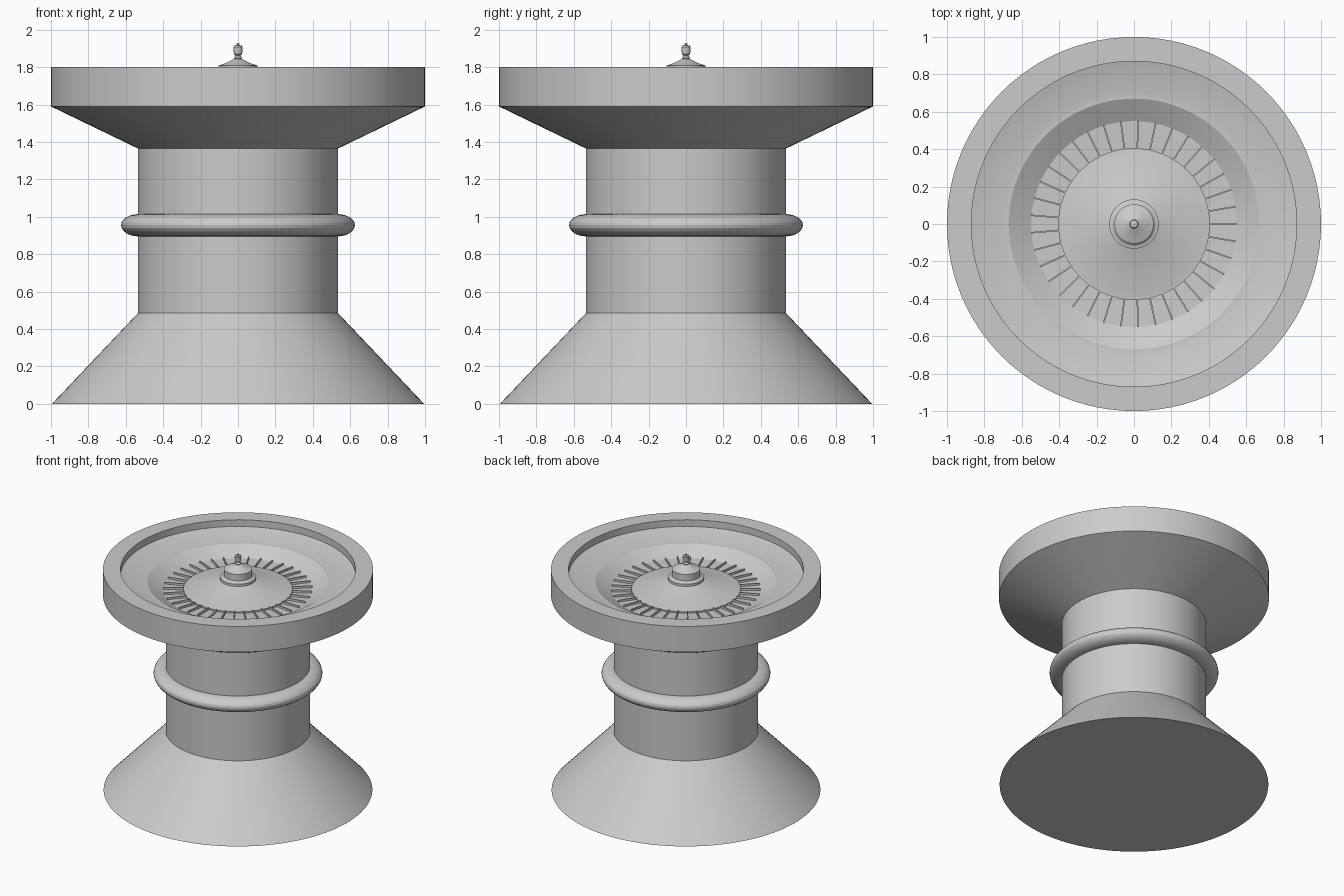
import bpy, bmesh, math
from mathutils import Matrix

cube = bpy.data.objects.get("Cube")
if cube:
    bpy.data.objects.remove(cube, do_unlink=True)

# One plain grey for everything
grey = bpy.data.materials.new("plain_grey")
grey.use_nodes = True
colour = (0.6, 0.6, 0.6, 1)
grey.diffuse_color = colour
grey.node_tree.nodes["Principled BSDF"].inputs["Base Color"].default_value = colour


def finish(name, bm):
    """Turn a bmesh into a shaded, coloured object."""
    bmesh.ops.recalc_face_normals(bm, faces=bm.faces)
    mesh = bpy.data.meshes.new(name)
    bm.to_mesh(mesh)
    bm.free()
    mesh.materials.append(grey)
    obj = bpy.data.objects.new(name, mesh)
    bpy.context.collection.objects.link(obj)
    bpy.ops.object.select_all(action='DESELECT')
    obj.select_set(True)
    bpy.context.view_layer.objects.active = obj
    bpy.ops.object.shade_smooth_by_angle(angle=math.radians(20))
    return obj


def lathe(name, profile, steps=96, closed=False):
    """Spin (radius, height) points about the z axis."""
    bm = bmesh.new()
    verts = [bm.verts.new((r, 0, z)) for r, z in profile]
    edges = [bm.edges.new(pair) for pair in zip(verts, verts[1:])]
    if closed:
        edges.append(bm.edges.new((verts[-1], verts[0])))
    bmesh.ops.spin(bm, geom=verts + edges, cent=(0, 0, 0), axis=(0, 0, 1),
                   angle=math.tau, steps=steps, use_merge=True)
    bmesh.ops.remove_doubles(bm, verts=bm.verts, dist=0.0001)
    return finish(name, bm)


# Flared foot and column
lathe("base", [(0, 0), (0.995, 0), (0.535, 0.485), (0, 0.485)])
lathe("column", [(0.535, 0.485), (0.535, 1.365)])

# Flattened ring round the column
ring = [(0.53 + 0.095 * math.cos(a), 0.955 + 0.06 * math.sin(a))
        for a in (math.tau * i / 24 for i in range(24))]
lathe("column_ring", ring, closed=True)

# Bowl: underside, rim, stepped inner slopes, pocket floor
lathe("bowl", [(0, 1.365), (0.535, 1.365), (1, 1.59), (1, 1.8), (0.87, 1.8),
               (0.87, 1.745), (0.7, 1.7), (0.67, 1.7), (0.55, 1.635),
               (0.39, 1.63)])

# Central cone with a small lip
lathe("rotor_cone", [(0.405, 1.625), (0.405, 1.642), (0.393, 1.642),
                     (0.12, 1.725)])

# Radial pocket dividers
bm = bmesh.new()
count = 37
for i in range(count):
    turn = Matrix.Rotation(math.tau * i / count, 4, 'Z')
    place = Matrix.Translation((0.477, 0, 1.637))
    size = Matrix.Diagonal((0.15, 0.008, 0.024, 1))
    bmesh.ops.create_cube(bm, size=1, matrix=turn @ place @ size)
finish("pocket_dividers", bm)

# Turret and its finial
lathe("turret", [(0.132, 1.71), (0.132, 1.74), (0.115, 1.745), (0.105, 1.755),
                 (0.105, 1.808), (0.07, 1.82), (0.04, 1.835), (0.018, 1.845),
                 (0, 1.845)], 48)
lathe("finial", [(0.018, 1.84), (0.022, 1.85), (0.013, 1.861), (0.022, 1.87),
                 (0.025, 1.908), (0.02, 1.915), (0.007, 1.917),
                 (0.009, 1.924), (0, 1.93)], 32)
